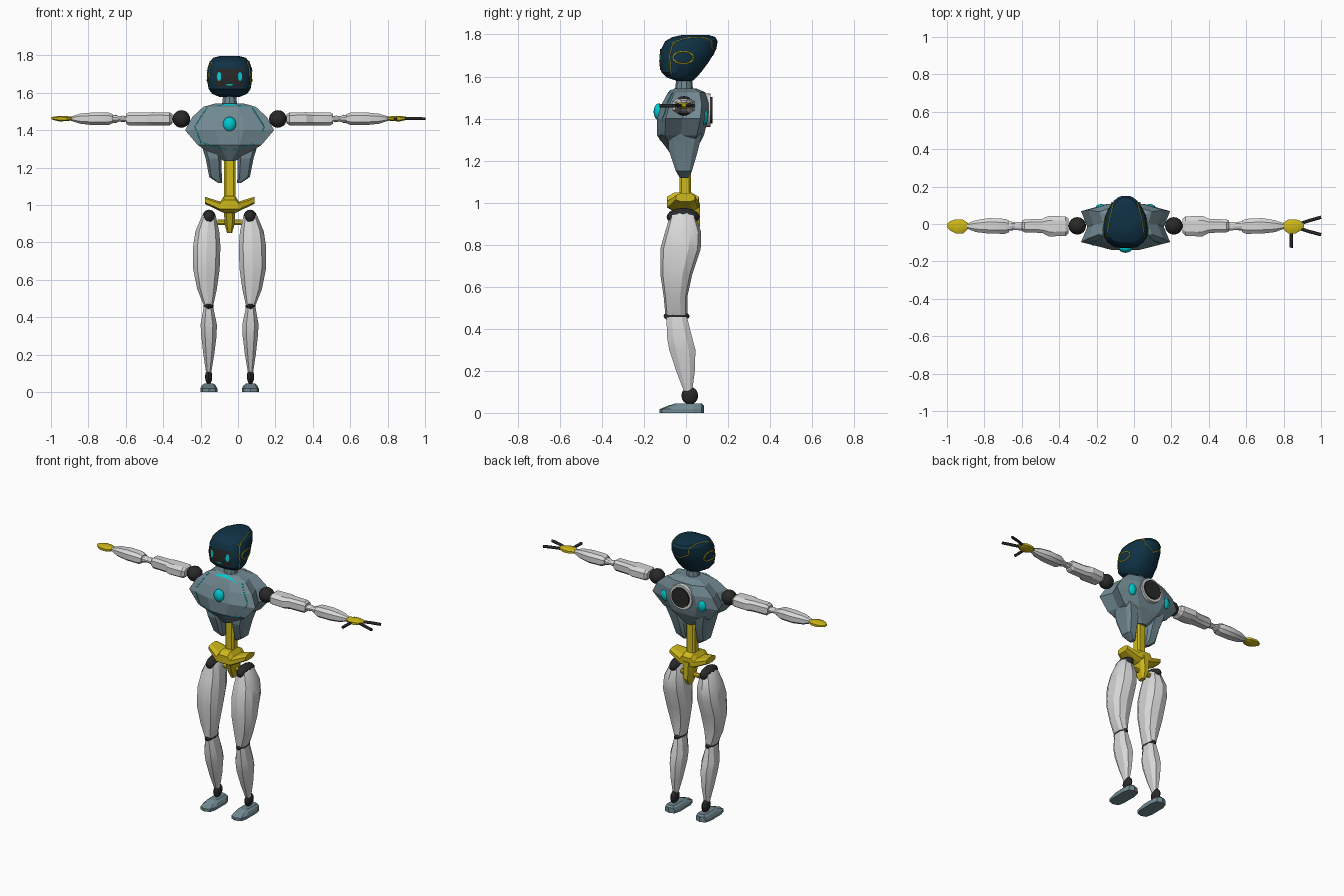
import bpy, bmesh, math
from mathutils import Vector
from mathutils.bvhtree import BVHTree

if "Cube" in bpy.data.objects:
    bpy.data.objects.remove(bpy.data.objects["Cube"])

C = -0.045  # x of the body's symmetry plane


def mat(name, r, g, b):
    m = bpy.data.materials.new(name)
    m.diffuse_color = (r, g, b, 1)
    m.use_nodes = True
    m.node_tree.nodes["Principled BSDF"].inputs["Base Color"].default_value = m.diffuse_color
    return m


NAVY = mat("navy", 0.005, 0.032, 0.06)
STEEL = mat("blue_grey", 0.165, 0.25, 0.285)
WHITE = mat("light_grey", 0.68, 0.68, 0.68)
YELLOW = mat("yellow", 0.62, 0.48, 0.01)
DARK = mat("charcoal", 0.022, 0.022, 0.023)
CYAN = mat("cyan", 0.0, 0.58, 0.63)


def finish(name, bm, m, angle=25):
    bmesh.ops.recalc_face_normals(bm, faces=bm.faces)
    me = bpy.data.meshes.new(name)
    bm.to_mesh(me)
    bm.free()
    ob = bpy.data.objects.new(name, me)
    bpy.context.collection.objects.link(ob)
    me.materials.append(m)
    bpy.ops.object.select_all(action='DESELECT')
    ob.select_set(True)
    bpy.context.view_layer.objects.active = ob
    bpy.ops.object.shade_smooth_by_angle(angle=math.radians(angle))
    return ob


def ring(n, p=2.0, taper=0.0):
    """Unit superellipse outline; taper narrows the +v side."""
    out = []
    for i in range(n):
        a = 2 * math.pi * (i + 0.5) / n
        c, s = math.cos(a), math.sin(a)
        u = math.copysign(abs(c) ** (2 / p), c)
        v = math.copysign(abs(s) ** (2 / p), s)
        out.append((u * (1 - taper * max(0, v)), v))
    return out


def loft(name, rows, shape, m, axis='z', side=1, angle=25):
    """Rows are (t, a0, a1, b0, b1); axis z: a=x b=y, axis x: a=y b=z."""
    bm = bmesh.new()
    loops = []
    for t, a0, a1, b0, b1 in rows:
        loop = []
        for u, v in shape:
            a = (a0 + a1) / 2 + u * (a1 - a0) / 2
            b = (b0 + b1) / 2 + v * (b1 - b0) / 2
            co = (C + side * a, b, t) if axis == 'z' else (C + side * t, a, b)
            loop.append(bm.verts.new(co))
        loops.append(loop)
    n = len(shape)
    for l0, l1 in zip(loops, loops[1:]):
        for i in range(n):
            bm.faces.new((l0[i], l0[(i + 1) % n], l1[(i + 1) % n], l1[i]))
    bm.faces.new(loops[0])
    bm.faces.new(loops[-1])
    return finish(name, bm, m, angle)


def ball(name, x, y, z, r, m, seg=16):
    bm = bmesh.new()
    bmesh.ops.create_uvsphere(bm, u_segments=seg, v_segments=seg // 2 + 2, radius=1)
    for v in bm.verts:
        v.co = (C + x + v.co.x * r[0], y + v.co.y * r[1], z + v.co.z * r[2])
    return finish(name, bm, m, 40)


def tube(name, pts, r, m, closed=False):
    cu = bpy.data.curves.new(name, 'CURVE')
    cu.dimensions = '3D'
    cu.bevel_depth, cu.bevel_resolution, cu.use_fill_caps = r, 1, True
    sp = cu.splines.new('POLY')
    sp.points.add(len(pts) - 1)
    for q, p in zip(sp.points, pts):
        q.co = (*p, 1)
    sp.use_cyclic_u = closed
    cu.materials.append(m)
    ob = bpy.data.objects.new(name, cu)
    bpy.context.collection.objects.link(ob)
    bpy.ops.object.select_all(action='DESELECT')
    ob.select_set(True)
    bpy.context.view_layer.objects.active = ob
    bpy.ops.object.convert(target='MESH')


def caster(ob):
    """Return a function dropping a point onto the part's surface along d."""
    tree = BVHTree.FromPolygons([v.co for v in ob.data.vertices],
                                [p.vertices[:] for p in ob.data.polygons])

    def cast(x, y, z, d, lift=0.0):
        d = Vector(d)
        o = Vector((C + x, y, z)) - d * 2
        hit = tree.ray_cast(o, d)[0]
        if hit is None:
            hit = tree.find_nearest(Vector((C + x, y, z)))[0]
        return hit - d * lift
    return cast


def seam(name, cast, pts, d, m, r=0.0025, n=8):
    out = []
    for p, q in zip(pts, pts[1:]):
        for i in range(n):
            out.append(cast(*Vector(p).lerp(Vector(q), i / n), d))
    out.append(cast(*pts[-1], d))
    tube(name, out, r, m)


def patch(name, cast, f, d, m, nu=10, nv=6, lift=0.004):
    """Thin plate draped on a surface; f maps (u, v) in -1..1 to a point."""
    bm = bmesh.new()
    g = [[bm.verts.new(cast(*f(2 * i / nu - 1, 2 * j / nv - 1), d, lift))
          for j in range(nv + 1)] for i in range(nu + 1)]
    for i in range(nu):
        for j in range(nv):
            bm.faces.new((g[i][j], g[i + 1][j], g[i + 1][j + 1], g[i][j + 1]))
    ob = finish(name, bm, m)
    if sum((p.normal.dot(Vector(d)) for p in ob.data.polygons)) > 0:
        ob.data.flip_normals()


FRONT, BACK, DOWN = (0, 1, 0), (0, -1, 0), (0, 0, -1)

# Head: tall helmet leaning back
head = loft("head", [
    (1.578, -.055, .055, -.04, .03), (1.595, -.095, .095, -.092, .05),
    (1.62, -.113, .113, -.118, .072), (1.67, -.122, .122, -.125, .11),
    (1.73, -.12, .12, -.12, .145), (1.768, -.107, .107, -.10, .152),
    (1.788, -.085, .085, -.065, .14), (1.797, -.05, .05, -.02, .11)],
    ring(20, 2.8, 0.35), NAVY)
hc = caster(head)
patch("visor", hc, lambda u, v: (u * (.078 - .008 * v * v), 0, 1.68 + .05 * v), FRONT, DARK)
patch("mouth", hc, lambda u, v: (u * .016, 0, 1.644 + .004 * v), FRONT, CYAN, 4, 2, .007)
for s in (-1, 1):
    patch("eye", hc, lambda u, v: (s * .056 + u * .011 * math.sqrt(1.05 - v * v), 0, 1.687 + v * .024),
          FRONT, CYAN, 4, 8, .007)
    # Yellow helmet seams and ear ring
    seam("head_top_seam", hc, [(s * .062, .12, 1.8), (s * .085, .03, 1.8), (s * .1, -.06, 1.8)], DOWN, YELLOW)
    side = (-s, 0, 0)
    seam("head_side_seam", hc, [(s * .1, -.06, 1.765), (s * .1, -.078, 1.70), (s * .1, -.07, 1.61)], side, YELLOW)
    seam("head_back_seam", hc, [(0, .1, 1.70), (s * .06, .1, 1.735), (s * .062, .1, 1.77)], BACK, YELLOW)
    tube("ear_ring", [hc(0, -.013 + .048 * math.cos(a * math.pi / 12), 1.69 + .029 * math.sin(a * math.pi / 12), side)
                      for a in range(24)], .004, YELLOW, True)
loft("neck", [(1.52, -.045, .045, -.055, .035), (1.595, -.035, .035, -.045, .028)], ring(10), STEEL)

# Torso: faceted hull, recessed at the shoulders
half = [(.32, -1), (1, -.66), (.86, .0), (1, .7), (.45, 1)]
hull = half + [(-u, v) for u, v in reversed(half)]
torso = loft("torso", [
    (1.235, -.03, .03, -.075, .04), (1.32, -.17, .17, -.138, .085),
    (1.40, -.238, .238, -.138, .105), (1.47, -.2, .2, -.115, .108),
    (1.525, -.14, .14, -.085, .092), (1.543, -.075, .075, -.055, .05)],
    hull, STEEL, angle=12)
tc = caster(torso)
patch("collar_panel", tc, lambda u, v: (u * (.06 - .045 * v), -.072 + .009 * v, 1.6), DOWN, CYAN, 10, 2)
for s in (-1, 1):
    seam("chest_seam", tc, [(s * .12, 0, 1.522), (s * .185, 0, 1.42), (s * .155, 0, 1.335),
                            (s * .02, 0, 1.295)], FRONT, CYAN, .0022)
ball("chest_light", 0, -.13, 1.432, (.035, .024, .04), CYAN)

# Back thruster and lights
for nm, r, y0, y1, m in (("thruster_ring", .083, .05, .117, WHITE), ("thruster_core", .066, .05, .126, DARK)):
    bm = bmesh.new()
    bmesh.ops.create_cone(bm, cap_ends=True, segments=24, radius1=r, radius2=r * .95, depth=y1 - y0)
    for v in bm.verts:
        v.co = (C + v.co.x, (y0 + y1) / 2 + v.co.z, 1.44 + v.co.y)
    finish(nm, bm, m)

# Spine and pelvis
loft("spine", [(.99, -.032, .032, -.032, .026), (1.27, -.032, .032, -.032, .026)], ring(8, 4), YELLOW)
loft("pelvis", [(-.132, -.05, .045, 1.005, 1.045), (-.05, -.092, .06, .965, 1.02),
                (-.03, -.095, .065, .955, 1.05), (.03, -.095, .065, .955, 1.05),
                (.05, -.092, .06, .965, 1.02), (.132, -.05, .045, 1.005, 1.045)],
     ring(8, 3), YELLOW, 'x', angle=15)
loft("crotch", [(.85, -.014, .014, .0, .05), (.89, -.026, .026, -.02, .07),
                (1.0, -.036, .036, -.06, .07)], ring(8, 3), YELLOW)
loft("hip_axle", [(-.065, .0, .03, .893, .923), (.065, .0, .03, .893, .923)], ring(8), YELLOW, 'x')

for s in (-1, 1):
    # Back light and waist plate
    ball("back_light", s * .13, .085, 1.41, (.032, .022, .04), CYAN, 12)
    loft("waist_plate", [(1.118, .04, .062, -.03, .01), (1.15, .04, .11, -.05, .03),
                         (1.25, .042, .13, -.085, .06), (1.33, .06, .155, -.09, .08)],
         ring(8, 4), STEEL, side=s, angle=15)

    # Arm
    ball("shoulder_joint", s * .258, -.01, 1.46, (.047, .047, .047), DARK)
    loft("upper_arm", [(.305, -.05, .03, 1.435, 1.487), (.32, -.066, .043, 1.424, 1.497),
                       (.41, -.07, .047, 1.423, 1.498), (.445, -.05, .03, 1.424, 1.497),
                       (.54, -.046, .026, 1.424, 1.497), (.553, -.04, .02, 1.434, 1.487)],
         ring(8, 3), WHITE, 'x', s)
    loft("elbow", [(.55, -.035, .012, 1.447, 1.473), (.57, -.035, .012, 1.443, 1.478), (.59, -.032, .01, 1.447, 1.474),
                   (.61, -.036, .014, 1.438, 1.483), (.635, -.036, .014, 1.442, 1.479)], ring(10), WHITE, 'x', s)
    loft("forearm", [(.622, -.045, .02, 1.437, 1.485), (.645, -.055, .03, 1.426, 1.496),
                     (.73, -.054, .034, 1.425, 1.497), (.80, -.045, .022, 1.433, 1.49),
                     (.848, -.026, .004, 1.45, 1.474)], ring(8, 2.6), WHITE, 'x', s)
    loft("hand", [(.84, -.025, .005, 1.452, 1.472), (.868, -.052, .025, 1.448, 1.476),
                  (.91, -.052, .027, 1.446, 1.478), (.935, -.038, .018, 1.452, 1.474),
                  (.953, -.02, .005, 1.458, 1.47)], ring(8, 2.6), YELLOW, 'x', s)

    # Leg
    ball("hip_joint", s * .11, -.014, .932, (.037, .078, .043), DARK)
    loft("thigh", [(.965, .088, .132, -.045, .02), (.94, .072, .15, -.075, .045),
                   (.86, .053, .185, -.10, .072), (.78, .046, .198, -.122, .07),
                   (.66, .05, .198, -.122, .03), (.55, .066, .175, -.106, .006),
                   (.465, .086, .14, -.098, .006)], ring(10, 2.5), WHITE, side=s)
    ball("knee_joint", s * .112, -.045, .46, (.027, .062, .025), DARK, 12)
    loft("shin", [(.455, .086, .14, -.096, .008), (.36, .065, .158, -.094, .033),
                  (.30, .067, .154, -.084, .049), (.20, .08, .142, -.05, .045),
                  (.10, .098, .126, -.01, .03)], ring(8, 2.5), WHITE, side=s)
    ball("ankle_joint", s * .112, .018, .082, (.019, .04, .042), DARK, 12)
    loft("foot", [(0, .064, .158, -.125, .085), (.018, .064, .158, -.125, .085),
                  (.034, .072, .15, -.085, .085), (.045, .085, .138, -.05, .075)],
         ring(10, 3.5), STEEL, side=s, angle=15)

# Fingers on one hand
H = Vector((C + .895, -.012, 1.461))
for dx, dy in ((.15, .048), (.15, -.045)):
    tube("finger", [H, H + Vector((dx * .55, dy * .6, .002)), H + Vector((dx, dy, 0))], .009, DARK)
tube("thumb", [H + Vector((-.008, -.03, 0)), H + Vector((-.01, -.115, 0))], .009, DARK)
